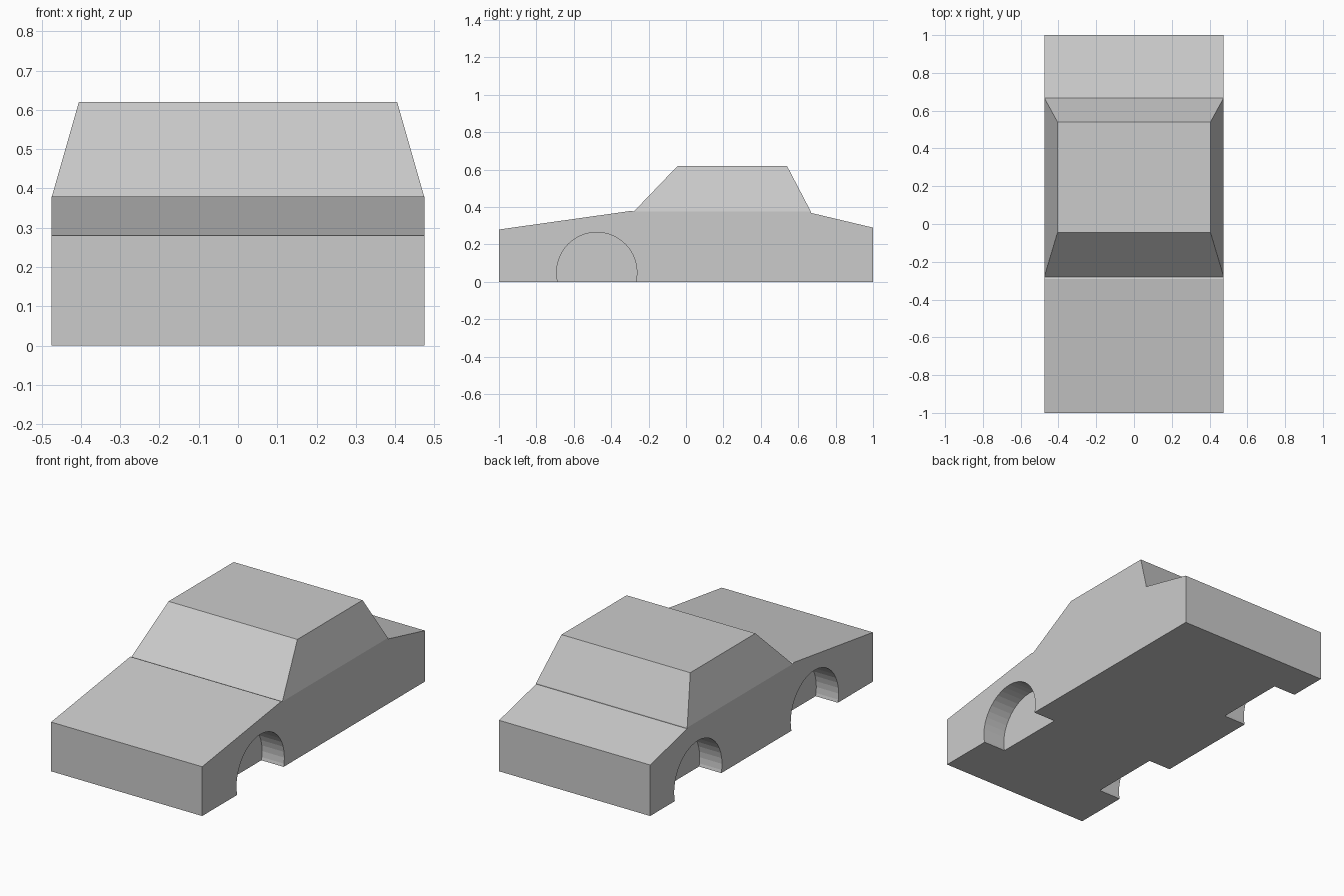
import bpy
import bmesh
import math

cube = bpy.data.objects.get("Cube")
if cube:
    bpy.data.objects.remove(cube, do_unlink=True)

HALF_WIDTH = 0.475
BELT = 0.375

paint = bpy.data.materials.new("light_grey")
paint.use_nodes = True
grey = (0.6, 0.6, 0.6, 1)
paint.diffuse_color = grey
paint.node_tree.nodes["Principled BSDF"].inputs["Base Color"].default_value = grey


def make_object(name, bm):
    bmesh.ops.recalc_face_normals(bm, faces=bm.faces)
    mesh = bpy.data.meshes.new(name)
    bm.to_mesh(mesh)
    bm.free()
    mesh.materials.append(paint)
    obj = bpy.data.objects.new(name, mesh)
    bpy.context.collection.objects.link(obj)
    return obj


def extrude_profile(name, profile, width_at):
    """Side profile (y, z) spanned across x, with half width set by height."""
    bm = bmesh.new()
    sides = [[bm.verts.new((s * width_at(z), y, z)) for y, z in profile]
             for s in (-1, 1)]
    for side in sides:
        bm.faces.new(side)
    n = len(profile)
    for i in range(n):
        j = (i + 1) % n
        bm.faces.new((sides[0][i], sides[0][j], sides[1][j], sides[1][i]))
    return make_object(name, bm)


# Lower body: sloping hood, level beltline and sloping boot lid
body = extrude_profile(
    "car_body",
    [(-1, 0), (1, 0), (1, 0.29), (0.668, 0.369), (0.668, BELT),
     (-0.28, BELT), (-0.29, 0.38), (-1, 0.28)],
    lambda z: HALF_WIDTH)

# Cabin: narrows towards the roof
cabin = extrude_profile(
    "cabin",
    [(-0.28, BELT), (0.668, BELT), (0.54, 0.62), (-0.045, 0.62)],
    lambda z: HALF_WIDTH - 0.07 * (z - BELT) / (0.62 - BELT))

# Wheel arches: four shallow cylinders cut from the sides
bm = bmesh.new()
for side in (-1, 1):
    for y in (-0.477, 0.57):
        ring = bmesh.ops.create_cone(
            bm, cap_ends=True, segments=40, radius1=0.215, radius2=0.215,
            depth=0.28)["verts"]
        for v in ring:
            x, height = v.co.z, v.co.x
            v.co = (side * HALF_WIDTH + x, y + v.co.y, 0.05 + height)
cutter = make_object("wheel_arch_cutter", bm)

cut = body.modifiers.new("wheel_arches", "BOOLEAN")
cut.operation = "DIFFERENCE"
cut.solver = "EXACT"
cut.object = cutter

# Apply the cut and drop the cutter
depsgraph = bpy.context.evaluated_depsgraph_get()
cut_mesh = bpy.data.meshes.new_from_object(body.evaluated_get(depsgraph))
body.modifiers.clear()
body.data = cut_mesh
bpy.data.objects.remove(cutter, do_unlink=True)
